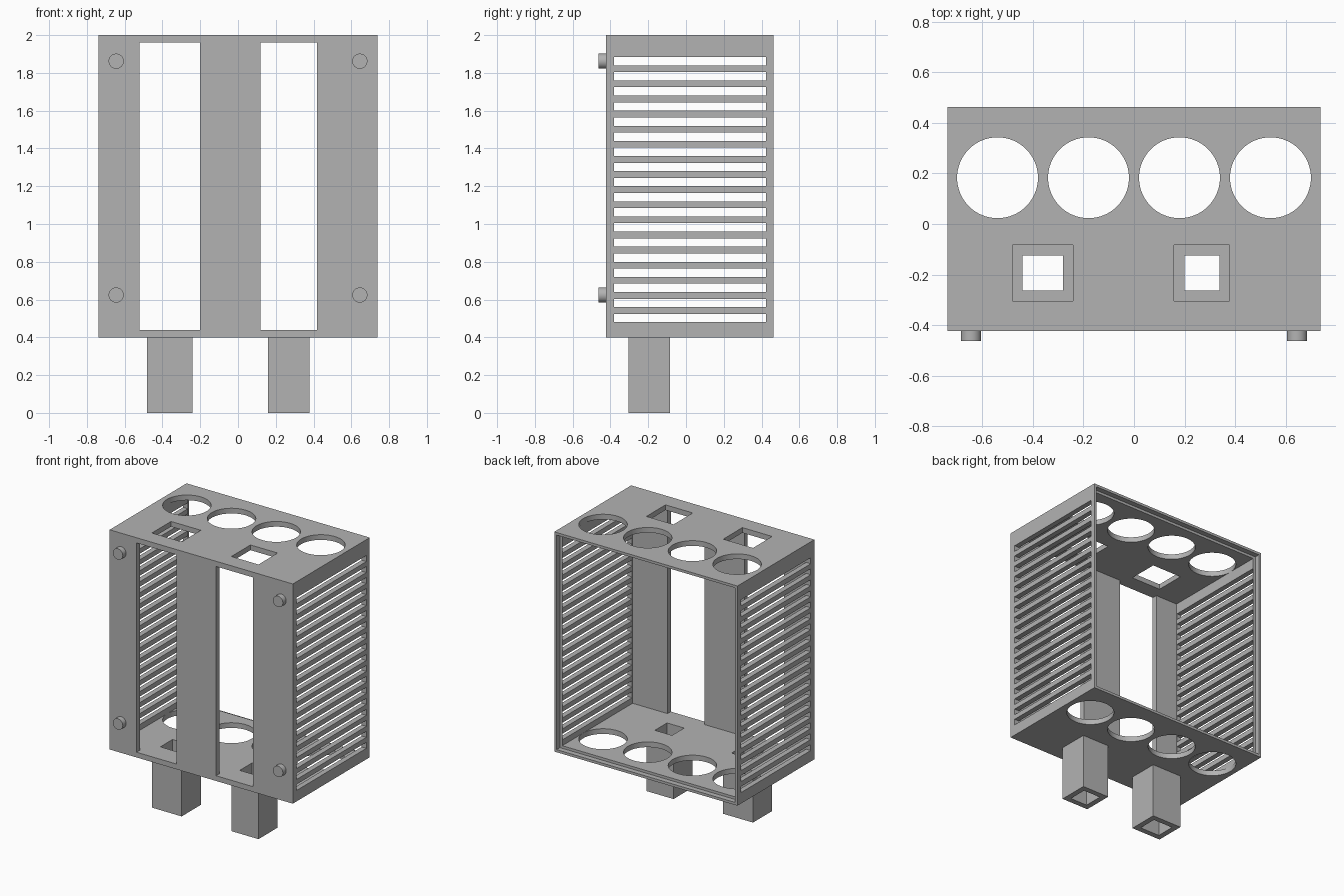
import bpy
import bmesh
import math
from mathutils import Matrix, Vector

if "Cube" in bpy.data.objects:
    bpy.data.objects.remove(bpy.data.objects["Cube"])

WALL = 0.038
HALF_W, FRONT, BACK = 0.738, -0.423, 0.462
BOTTOM, TOP = 0.4, 2.0

grey = bpy.data.materials.new("plain grey")
grey.use_nodes = True
grey.diffuse_color = (0.45, 0.45, 0.45, 1)
grey.node_tree.nodes["Principled BSDF"].inputs["Base Color"].default_value = grey.diffuse_color


def add_box(bm, lo, hi):
    lo, hi = Vector(lo), Vector(hi)
    size = Matrix.Diagonal((*(hi - lo), 1))
    bmesh.ops.create_cube(bm, size=1, matrix=Matrix.Translation((lo + hi) / 2) @ size)


def add_cylinder(bm, centre, radius, depth, turn=Matrix()):
    bmesh.ops.create_cone(bm, cap_ends=True, segments=64, radius1=radius, radius2=radius,
                          depth=depth, matrix=Matrix.Translation(centre) @ turn)


def make_object(name, bm):
    mesh = bpy.data.meshes.new(name)
    bm.to_mesh(mesh)
    bm.free()
    mesh.materials.append(grey)
    obj = bpy.data.objects.new(name, mesh)
    bpy.context.collection.objects.link(obj)
    return obj


def box_object(name, *boxes):
    bm = bmesh.new()
    for lo, hi in boxes:
        add_box(bm, lo, hi)
    return make_object(name, bm)


def activate(obj):
    bpy.ops.object.select_all(action='DESELECT')
    obj.select_set(True)
    bpy.context.view_layer.objects.active = obj


def cut(obj, cutter):
    cutter.hide_render = True
    mod = obj.modifiers.new("cut", 'BOOLEAN')
    mod.operation, mod.solver, mod.object = 'DIFFERENCE', 'EXACT', cutter
    activate(obj)
    bpy.ops.object.modifier_apply(modifier=mod.name)
    bpy.data.objects.remove(cutter)


# Housing shell, open at the back with a thin stepped rim
housing = box_object("housing", ((-HALF_W, FRONT, BOTTOM), (HALF_W, BACK, TOP)))
for inset, start in ((WALL, FRONT + WALL), (WALL / 2, BACK - WALL)):
    cut(housing, box_object("cavity", ((inset - HALF_W, start, BOTTOM + inset),
                                       (HALF_W - inset, 0.6, TOP - inset))))

# Tall front windows, one above each leg
legs = {"right_leg": (-0.481, -0.241), "left_leg": (0.159, 0.378)}
cut(housing, box_object("windows", *[
    ((x0 - 0.04, -0.6, BOTTOM + WALL), (x1 + 0.04, FRONT + WALL + 0.01, TOP - WALL))
    for x0, x1 in legs.values()]))

# Ventilation slots through both sides
cut(housing, box_object("slots", *[
    ((-1, -0.381, 0.48 + 0.08 * i), (1, 0.423, 0.524 + 0.08 * i)) for i in range(18)]))

# Row of round holes through the top and floor
bm = bmesh.new()
for i in range(4):
    add_cylinder(bm, (0.36 * (i - 1.5), 0.183, 1.2), 0.16, 2)
cut(housing, make_object("round_holes", bm))

# Square tube legs: wide socket in the top, narrower bore through floor and leg
Y0, Y1 = -0.304, -0.084
for name, (x0, x1) in legs.items():
    leg = box_object(name, ((x0, Y0, 0), (x1, Y1, BOTTOM)))
    bore = ((x0 + 0.04, Y0 + 0.04, -0.1), (x1 - 0.04, Y1 - 0.04, 0.6))
    cut(leg, box_object("bore", bore))
    cut(housing, box_object("bore", bore))
    cut(housing, box_object("socket", ((x0, Y0, 1.8), (x1, Y1, 2.1))))

# Round pegs at the front corners
bm = bmesh.new()
for x in (-0.645, 0.645):
    for z in (0.624, 1.862):
        add_cylinder(bm, (x, FRONT - 0.0195, z), 0.04, 0.039, Matrix.Rotation(math.pi / 2, 4, 'X'))
pegs = make_object("front_pegs", bm)

for obj in (housing, pegs):
    activate(obj)
    bpy.ops.object.shade_smooth_by_angle(angle=math.radians(30))
